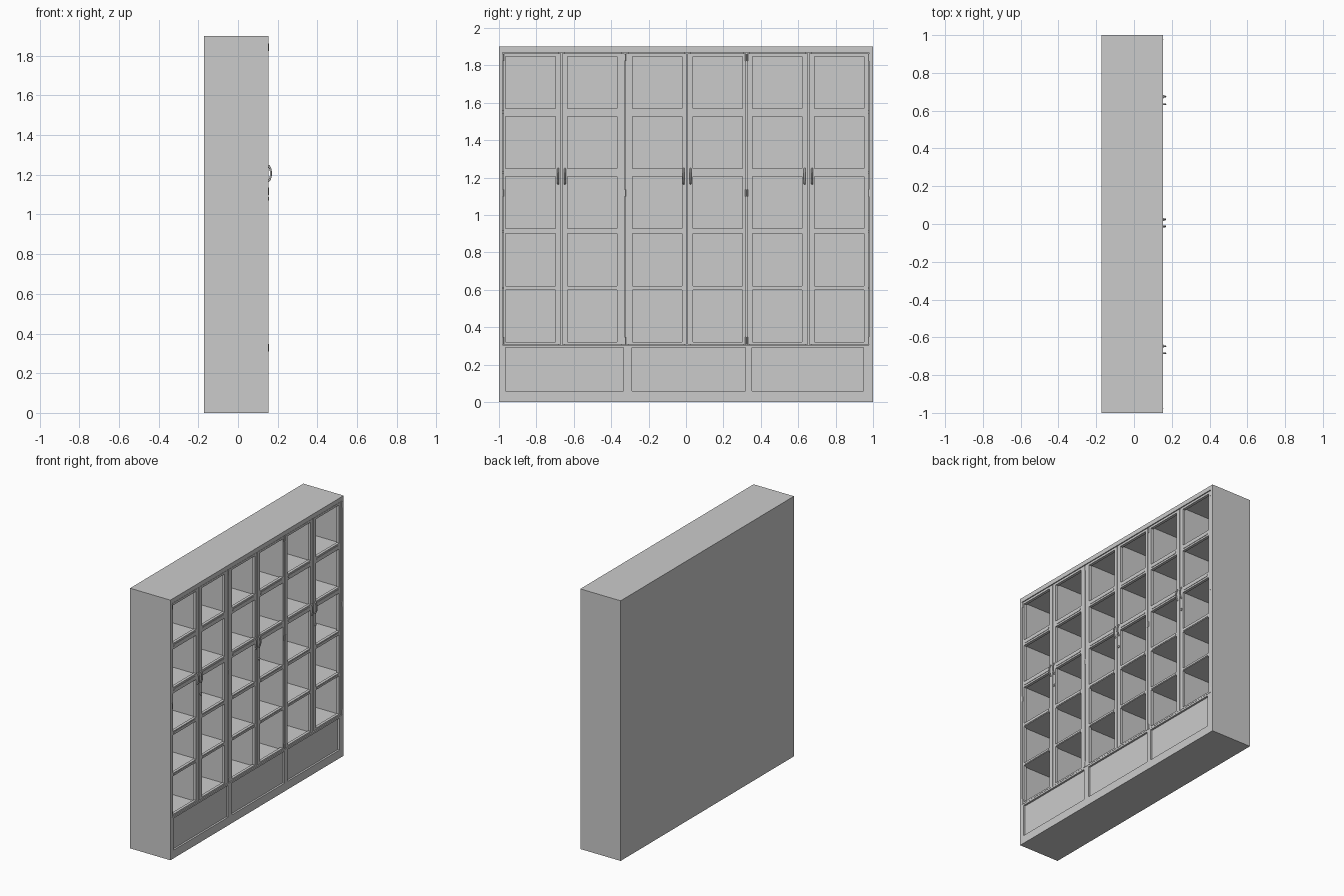
import bpy, bmesh, math
from mathutils import Matrix, Vector

if "Cube" in bpy.data.objects:
    bpy.data.objects.remove(bpy.data.objects["Cube"])

BACK, FRONT = -0.172, 0.154
DOOR_BACK, DOOR_FRONT = 0.130, 0.151
COLS = [(-0.965, -0.699), (-0.634, -0.369), (-0.286, -0.021),
        (0.037, 0.302), (0.356, 0.621), (0.687, 0.952)]
ROWS = [(0.321, 0.600), (0.621, 0.900), (0.927, 1.205), (1.248, 1.527), (1.570, 1.848)]
SEAMS = [-0.980, -0.666, -0.326, 0.006, 0.325, 0.655, 0.978]
SLATS = [(0.604, 0.616), (0.905, 0.921), (1.218, 1.236), (1.540, 1.559)]
Z0, Z1, TOP = 0.305, 1.868, 1.90


def finish(name, bm):
    me = bpy.data.meshes.new(name)
    bm.to_mesh(me)
    bm.free()
    ob = bpy.data.objects.new(name, me)
    bpy.context.collection.objects.link(ob)
    return ob


def add_box(bm, x0, x1, y0, y1, z0, z1, round_ends=0.0):
    m = (Matrix.Translation(((x0 + x1) / 2, (y0 + y1) / 2, (z0 + z1) / 2))
         @ Matrix.Diagonal((x1 - x0, y1 - y0, z1 - z0, 1)))
    verts = bmesh.ops.create_cube(bm, size=1, matrix=m)["verts"]
    if round_ends:
        edges = {e for v in verts for e in v.link_edges
                 if abs(e.verts[0].co.x - e.verts[1].co.x) > 1e-5}
        bmesh.ops.bevel(bm, geom=list(edges), offset=round_ends, segments=4,
                        profile=0.5, affect='EDGES')


def boxes(name, specs):
    bm = bmesh.new()
    for s in specs:
        add_box(bm, *s)
    return finish(name, bm)


def add_cyl(bm, p, r, depth, axis):
    rot = Matrix.Rotation(math.pi / 2, 4, 'Y') if axis == 'X' else Matrix()
    bmesh.ops.create_cone(bm, cap_ends=True, segments=16, radius1=r, radius2=r,
                          depth=depth, matrix=Matrix.Translation(p) @ rot)


# Outer carcass
boxes("carcass", [
    (BACK, FRONT, -1, SEAMS[0], 0, TOP),
    (BACK, FRONT, SEAMS[-1], 1, 0, TOP),
    (BACK, FRONT, SEAMS[0], SEAMS[-1], Z1, TOP),
    (BACK, BACK + 0.015, SEAMS[0], SEAMS[-1], Z0, Z1),
])

# Base with three sunken drawer fronts
drawers = [(-0.965, -0.335), (-0.290, 0.318), (0.354, 0.950)]
stiles = [SEAMS[0]] + [v for d in drawers for v in d] + [SEAMS[-1]]
base = [(BACK, FRONT - 0.014, SEAMS[0], SEAMS[-1], 0, Z0),
        (FRONT - 0.014, FRONT, SEAMS[0], SEAMS[-1], 0, 0.06),
        (FRONT - 0.014, FRONT, SEAMS[0], SEAMS[-1], 0.292, Z0)]
for a, b in zip(stiles[::2], stiles[1::2]):
    base.append((FRONT - 0.014, FRONT, a, b, 0.06, 0.292))
boxes("drawer_base", base)

# Inner uprights and shelves
boxes("uprights", [(BACK + 0.015, DOOR_BACK, y - 0.018, y + 0.018, Z0, Z1)
                   for y in SEAMS[1:-1]])
boxes("shelves", [(BACK + 0.015, DOOR_BACK, SEAMS[0], SEAMS[-1], a, b)
                  for a, b in SLATS])

# Doors: two stiles, six rails and rounded slats on the rails
for i, (c0, c1) in enumerate(COLS):
    d0, d1 = SEAMS[i] + 0.003, SEAMS[i + 1] - 0.003
    bounds = [Z0 + 0.004] + [v for r in ROWS for v in r] + [Z1 - 0.004]
    parts = [(DOOR_BACK, DOOR_FRONT, d0, c0, bounds[0], bounds[-1]),
             (DOOR_BACK, DOOR_FRONT, c1, d1, bounds[0], bounds[-1])]
    parts += [(DOOR_BACK, DOOR_FRONT, c0, c1, a, b)
              for a, b in zip(bounds[::2], bounds[1::2])]
    boxes(f"door_{i + 1}", parts)
    bm = bmesh.new()
    for a, b in SLATS:
        add_box(bm, DOOR_FRONT - 0.003, DOOR_FRONT + 0.003, c0 + 0.006, c1 - 0.006,
                a, b, (b - a) * 0.48)
    finish(f"door_slats_{i + 1}", bm)

# Bowed handles
for i, y in enumerate((-0.684, -0.647, -0.013, 0.024, 0.634, 0.674)):
    cu = bpy.data.curves.new("handle", 'CURVE')
    cu.dimensions = '3D'
    cu.bevel_depth = 0.005
    cu.bevel_resolution = 2
    cu.use_fill_caps = True
    sp = cu.splines.new('POLY')
    n = 12
    sp.points.add(n)
    for k in range(n + 1):
        t = math.pi * k / n
        sp.points[k].co = (0.147 + 0.019 * math.sin(t), y, 1.207 - 0.041 * math.cos(t), 1)
    bpy.context.collection.objects.link(bpy.data.objects.new(f"handle_{i + 1}", cu))

# Round locks
bm = bmesh.new()
for y in (-0.647, 0.024, 0.674):
    add_cyl(bm, Vector((0.153, y, 1.08)), 0.009, 0.008, 'X')
finish("locks", bm)

# Hinge barrels
bm = bmesh.new()
for y in (-0.978, -0.326, 0.320, 0.331, 0.976):
    for z in (1.842, 1.118, 0.328):
        add_cyl(bm, Vector((DOOR_FRONT, y, z)), 0.004, 0.038, 'Z')
finish("hinges", bm)
